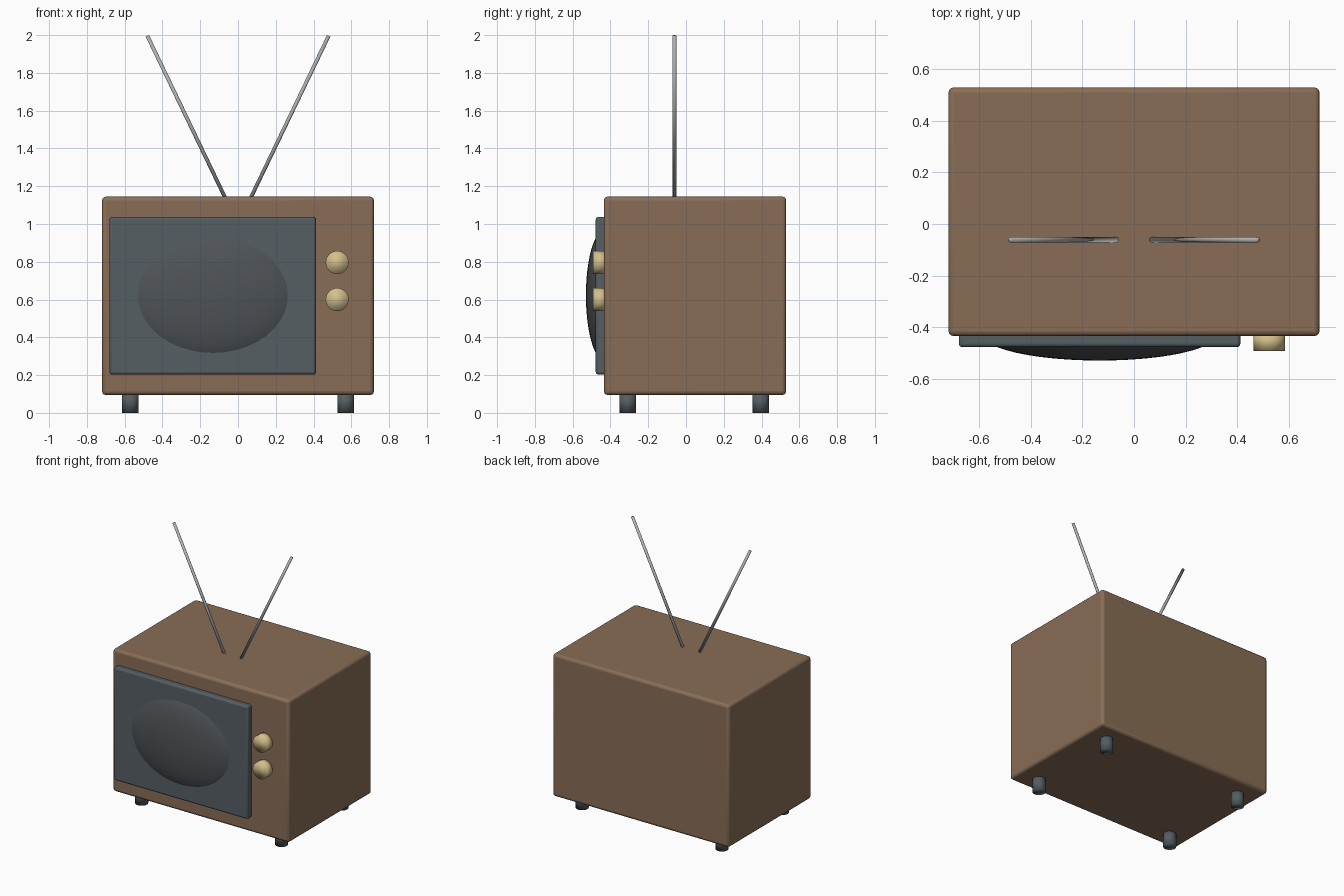
import bpy
import math
from mathutils import Vector

old = bpy.data.objects.get("Cube")
if old:
    bpy.data.objects.remove(old, do_unlink=True)


def material(name, r, g, b):
    mat = bpy.data.materials.new(name)
    mat.use_nodes = True
    mat.diffuse_color = (r, g, b, 1)
    mat.node_tree.nodes["Principled BSDF"].inputs["Base Color"].default_value = (r, g, b, 1)
    return mat


brown = material("brown wood", 0.25, 0.155, 0.093)
slate = material("slate grey", 0.09, 0.112, 0.125)
glass = material("dark glass", 0.078, 0.088, 0.094)
brass = material("pale brass", 0.66, 0.52, 0.26)
steel = material("steel", 0.42, 0.44, 0.45)


def finish(name, mat):
    obj = bpy.context.object
    obj.name = name
    obj.data.materials.append(mat)
    return obj


def box(name, mat, low, high, bevel):
    """Rounded box between two corners."""
    low, high = Vector(low), Vector(high)
    bpy.ops.mesh.primitive_cube_add(size=1, location=(low + high) / 2)
    obj = finish(name, mat)
    obj.scale = high - low
    bpy.ops.object.transform_apply(location=False, rotation=False, scale=True)
    mod = obj.modifiers.new("rounded edges", "BEVEL")
    mod.width = bevel
    mod.segments = 3
    bpy.ops.object.shade_smooth_by_angle()


def rod(name, mat, start, end, radius):
    """Smooth cylinder between two points."""
    start, end = Vector(start), Vector(end)
    axis = end - start
    bpy.ops.mesh.primitive_cylinder_add(
        vertices=32, radius=radius, depth=axis.length, location=(start + end) / 2,
        rotation=axis.to_track_quat("Z", "Y").to_euler())
    finish(name, mat)
    bpy.ops.object.shade_smooth()


# Cabinet and screen surround
box("cabinet", brown, (-0.72, -0.435, 0.095), (0.72, 0.53, 1.145), 0.02)
box("screen_surround", slate, (-0.68, -0.478, 0.203), (0.413, -0.40, 1.037), 0.014)

# Bulging screen, mostly buried in the surround
bpy.ops.mesh.primitive_uv_sphere_add(
    segments=48, ring_count=24, radius=1, location=(-0.133, -0.43, 0.622))
screen = finish("screen", glass)
screen.scale = (0.453, 0.1, 0.347)
bpy.ops.object.shade_smooth()

# Control knobs
for label, z in (("upper", 0.796), ("lower", 0.6)):
    rod(label + "_knob", brass, (0.525, -0.42, z), (0.525, -0.492, z), 0.061)

# Feet and antennas, mirrored left and right
for side, s in (("left", 1), ("right", -1)):
    for end, y in (("front", -0.308), ("back", 0.395)):
        rod(f"{end}_{side}_foot", slate, (s * 0.57, y, 0), (s * 0.57, y, 0.11), 0.044)
    rod(side + "_antenna", steel, (s * 0.061, -0.061, 1.125), (s * 0.48, -0.061, 1.996), 0.01)
